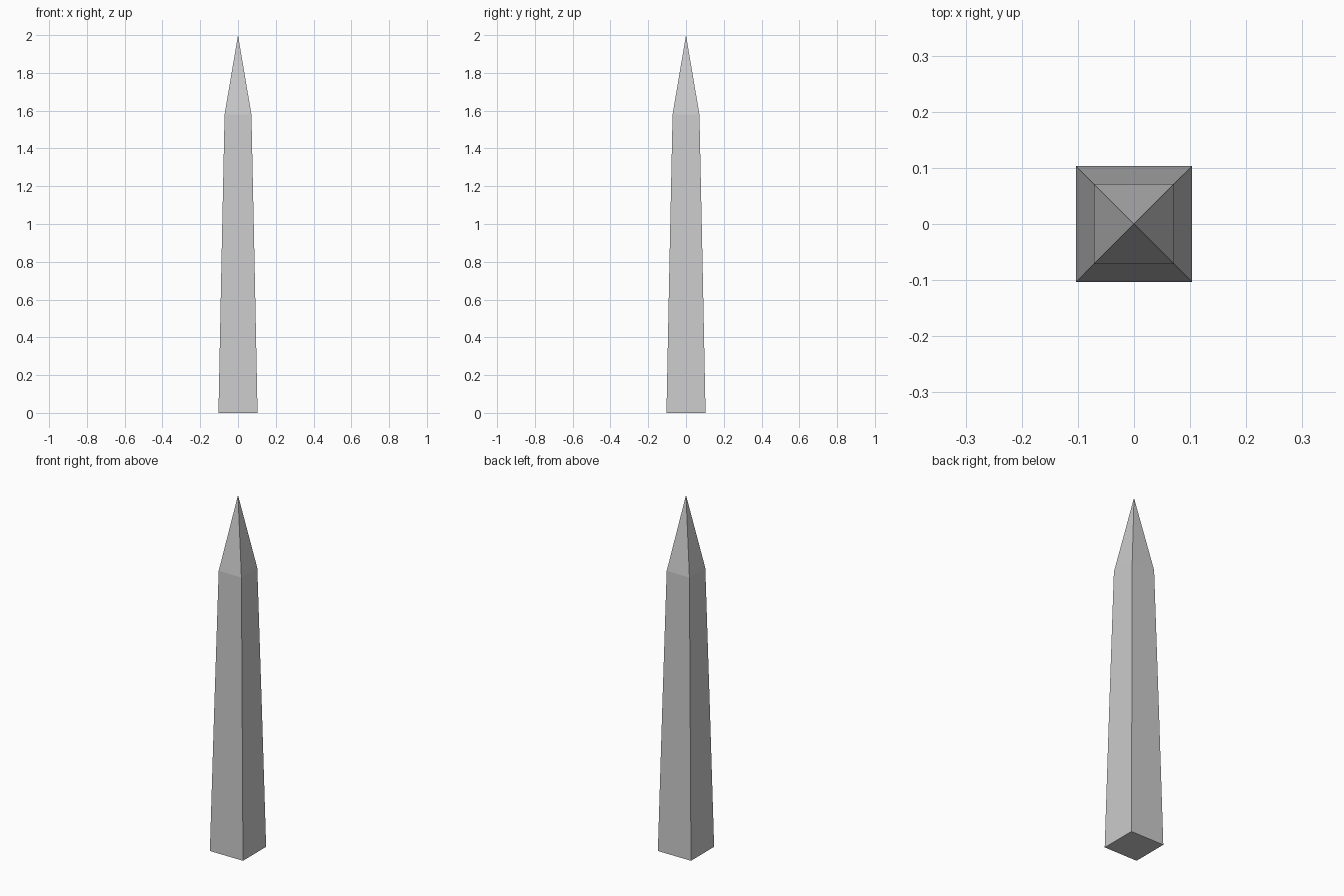
import bpy, bmesh

if "Cube" in bpy.data.objects:
    bpy.data.objects.remove(bpy.data.objects["Cube"])

# Square cross-sections of the tapered shaft: (half width, height)
PROFILE = [(0.1035, 0.0), (0.0875, 0.80), (0.071, 1.58)]
TIP_HEIGHT = 2.0
CORNERS = [(-1, -1), (1, -1), (1, 1), (-1, 1)]

bm = bmesh.new()
rings = [[bm.verts.new((x * h, y * h, z)) for x, y in CORNERS] for h, z in PROFILE]

# Base and shaft sides
bm.faces.new(rings[0][::-1])
for low, high in zip(rings, rings[1:]):
    for i in range(4):
        j = (i + 1) % 4
        bm.faces.new((low[i], low[j], high[j], high[i]))

# Pyramid point
tip = bm.verts.new((0, 0, TIP_HEIGHT))
for i in range(4):
    bm.faces.new((rings[-1][i], rings[-1][(i + 1) % 4], tip))

mesh = bpy.data.meshes.new("obelisk")
bm.to_mesh(mesh)
bm.free()
bpy.context.collection.objects.link(bpy.data.objects.new("obelisk", mesh))
